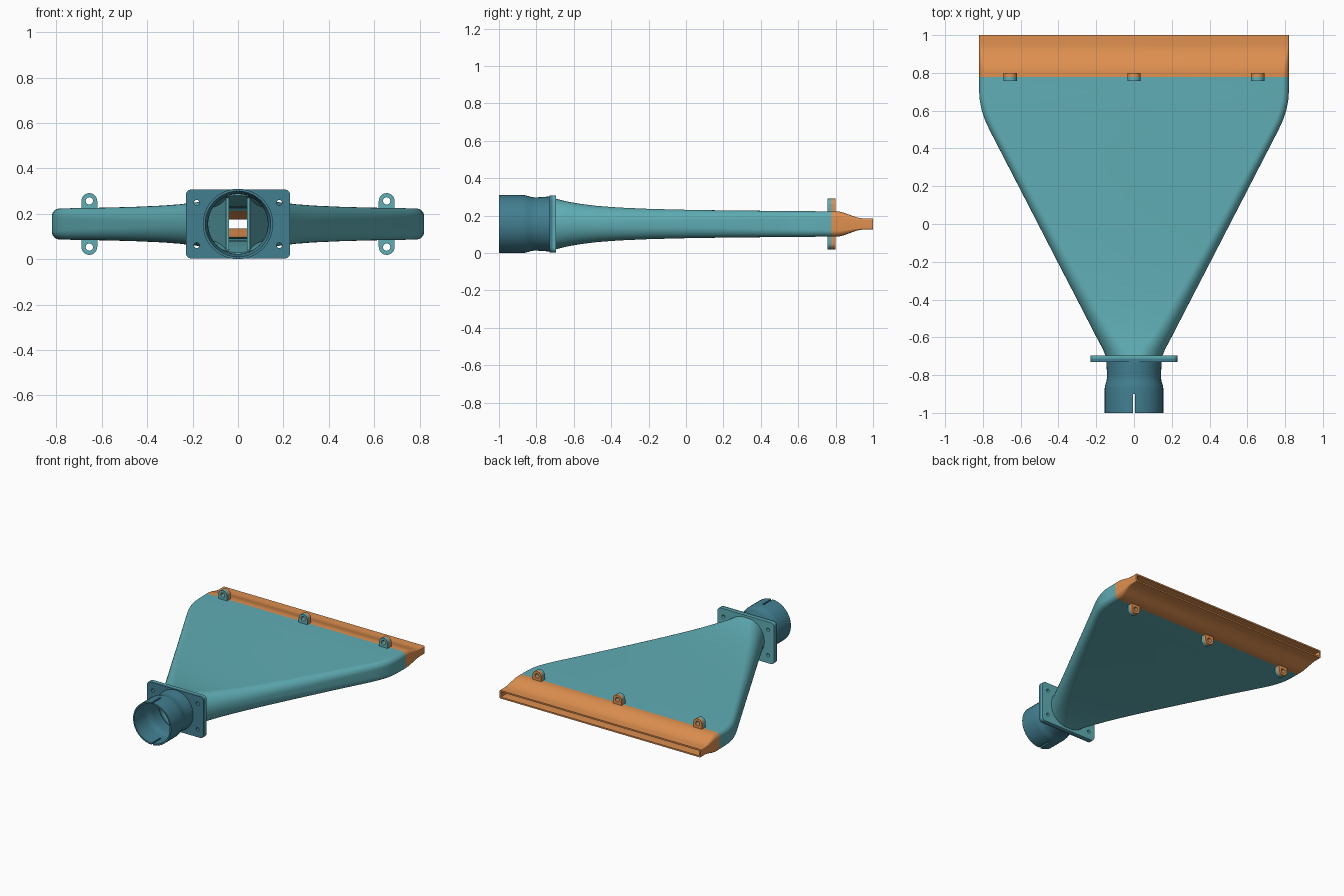
import bpy
import bmesh
from math import sin, cos, pi, radians

cube = bpy.data.objects.get("Cube")
if cube:
    bpy.data.objects.remove(cube, do_unlink=True)

MID = 0.155      # height of the centre line
WALL = 0.011


def material(name, rgb):
    mat = bpy.data.materials.new(name)
    mat.use_nodes = True
    mat.diffuse_color = (*rgb, 1)
    mat.node_tree.nodes["Principled BSDF"].inputs["Base Color"].default_value = (*rgb, 1)
    return mat


teal = material("teal", (0.115, 0.42, 0.46))
blue = material("dark blue", (0.054, 0.21, 0.28))
orange = material("orange", (0.74, 0.28, 0.08))


def smooth(obj):
    bpy.ops.object.select_all(action='DESELECT')
    obj.select_set(True)
    bpy.context.view_layer.objects.active = obj
    bpy.ops.object.shade_smooth_by_angle(angle=radians(32))


def finish(name, bm, mat):
    bmesh.ops.remove_doubles(bm, verts=bm.verts, dist=1e-5)
    bmesh.ops.recalc_face_normals(bm, faces=bm.faces)
    mesh = bpy.data.meshes.new(name)
    bm.to_mesh(mesh)
    bm.free()
    mesh.materials.append(mat)
    obj = bpy.data.objects.new(name, mesh)
    bpy.context.collection.objects.link(obj)
    return obj


def rounded_rect(hw, hh, r, steps=10):
    """Outline points, counter-clockwise, around the origin."""
    r = min(r, hw, hh)
    pts = []
    for k, (sx, sz) in enumerate([(1, 1), (-1, 1), (-1, -1), (1, -1)]):
        for i in range(steps + 1):
            a = (k + i / steps) * pi / 2
            pts.append((sx * (hw - r) + r * cos(a), sz * (hh - r) + r * sin(a)))
    return pts


def circle(x, z, r, n=24):
    return [(x + r * cos(2 * pi * i / n), z + r * sin(2 * pi * i / n)) for i in range(n)]


def duct(name, stations, mat, wall=WALL):
    """Hollow loft through (y, half width, half height, corner radius)."""
    bm = bmesh.new()
    loops = stations + [(y, w - wall, h - wall, max(r - wall, 0.004))
                        for y, w, h, r in reversed(stations)]
    rings = [[bm.verts.new((x, y, MID + z)) for x, z in rounded_rect(w, h, r)]
             for y, w, h, r in loops]
    for a, b in zip(rings, rings[1:] + rings[:1]):
        for i in range(len(a)):
            j = (i + 1) % len(a)
            bm.faces.new((a[i], a[j], b[j], b[i]))
    return finish(name, bm, mat)


def plate(name, outlines, y0, y1, mat):
    """Flat plate with holes, standing across the y axis."""
    curve = bpy.data.curves.new(name, 'CURVE')
    curve.dimensions = '2D'
    curve.fill_mode = 'BOTH'
    curve.extrude = (y1 - y0) / 2
    for pts in outlines:
        spline = curve.splines.new('POLY')
        spline.points.add(len(pts) - 1)
        for p, (x, z) in zip(spline.points, pts):
            p.co = (x, z, 0, 1)
        spline.use_cyclic_u = True
    obj = bpy.data.objects.new(name, curve)
    obj.location = (0, (y0 + y1) / 2, MID)
    obj.rotation_euler = (pi / 2, 0, 0)
    curve.materials.append(mat)
    bpy.context.collection.objects.link(obj)
    bpy.ops.object.select_all(action='DESELECT')
    obj.select_set(True)
    bpy.context.view_layer.objects.active = obj
    bpy.ops.object.convert(target='MESH')
    smooth(bpy.context.object)


# Flaring body: round at the inlet, wide and flat at the outlet
body_stations = [
    (-0.70, 0.150, 0.136, 0.134), (-0.66, 0.166, 0.126, 0.122),
    (-0.62, 0.188, 0.117, 0.113), (-0.56, 0.219, 0.107, 0.102),
    (-0.48, 0.260, 0.097, 0.091), (-0.36, 0.322, 0.088, 0.080),
    (-0.20, 0.405, 0.081, 0.070), (0.00, 0.508, 0.076, 0.061),
    (0.25, 0.637, 0.072, 0.052), (0.50, 0.766, 0.070, 0.043),
    (0.55, 0.789, 0.069, 0.041), (0.60, 0.806, 0.069, 0.039),
    (0.65, 0.816, 0.069, 0.037), (0.70, 0.820, 0.068, 0.036),
    (0.779, 0.820, 0.068, 0.034),
]
smooth(duct("flared_body", body_stations, teal))

# Outlet nozzle: pinches down to a slot
nozzle_stations = [(0.779, 0.82, 0.068, 0.034)]
for i in range(13):
    t = i / 12
    s = t * t * (3 - 2 * t)
    nozzle_stations.append((0.80 + 0.15 * t, 0.82, 0.068 - 0.038 * s, 0.034 - 0.026 * s))
nozzle_stations.append((1.0, 0.82, 0.03, 0.008))
smooth(duct("slot_nozzle", nozzle_stations, orange))

# Hose collar with a slit at top and bottom
profile = [(-1.0, 0.155), (-0.87, 0.155), (-0.855, 0.153), (-0.83, 0.145),
           (-0.815, 0.143), (-0.79, 0.143), (-0.73, 0.147), (-0.715, 0.147)]
collar = duct("hose_collar", [(y, r, r, r) for y, r in profile], blue)
bpy.ops.mesh.primitive_cube_add(size=1, location=(0, -0.98, MID))
cutter = bpy.context.object
cutter.name = "slit_cutter"
cutter.scale = (0.012, 0.16, 0.5)
cutter.hide_render = True
cut = collar.modifiers.new("slits", 'BOOLEAN')
cut.operation = 'DIFFERENCE'
cut.solver = 'EXACT'
cut.object = cutter
bpy.ops.object.select_all(action='DESELECT')
collar.select_set(True)
bpy.context.view_layer.objects.active = collar
bpy.ops.object.modifier_apply(modifier=cut.name)
bpy.data.objects.remove(cutter, do_unlink=True)
smooth(collar)

# Pair of bolted inlet flanges
flange = [rounded_rect(0.23, 0.152, 0.025), circle(0, 0, 0.132, 48)]
flange += [circle(sx * 0.182, sz * 0.094, 0.012) for sx in (-1, 1) for sz in (-1, 1)]
plate("collar_flange", flange, -0.731, -0.713, blue)
plate("body_flange", flange, -0.713, -0.695, teal)

# Bolt ears above and below the outlet joint
for side, sz in (("top", 1), ("bottom", -1)):
    for place, x in (("right", -0.655), ("middle", 0), ("left", 0.655)):
        arc = [(x + 0.035 * cos(pi * i / 16), sz * (0.101 + 0.035 * sin(pi * i / 16)))
               for i in range(17)]
        ear = [arc + [(x - 0.035, sz * 0.062), (x + 0.035, sz * 0.062)],
               circle(x, sz * 0.102, 0.016)]
        plate(f"body_ear_{side}_{place}", ear, 0.757, 0.779, teal)
        plate(f"nozzle_ear_{side}_{place}", ear, 0.779, 0.80, orange)

# Inner guide vanes fanning out from the inlet
for name, sx in (("left_vane", 1), ("right_vane", -1)):
    bm = bmesh.new()
    rings = []
    for y, w, h, r in body_stations[1:]:
        x = 0.04 + 0.16 * (y + 0.66)
        half = h - WALL / 2
        rings.append([bm.verts.new((sx * (x + dx), y, MID + z)) for dx, z in
                      ((0, -half), (0.012, -half), (0.012, half), (0, half))])
    for a, b in zip(rings, rings[1:]):
        for i in range(4):
            j = (i + 1) % 4
            bm.faces.new((a[i], a[j], b[j], b[i]))
    bm.faces.new(rings[0])
    bm.faces.new(rings[-1])
    smooth(finish(name, bm, teal))
